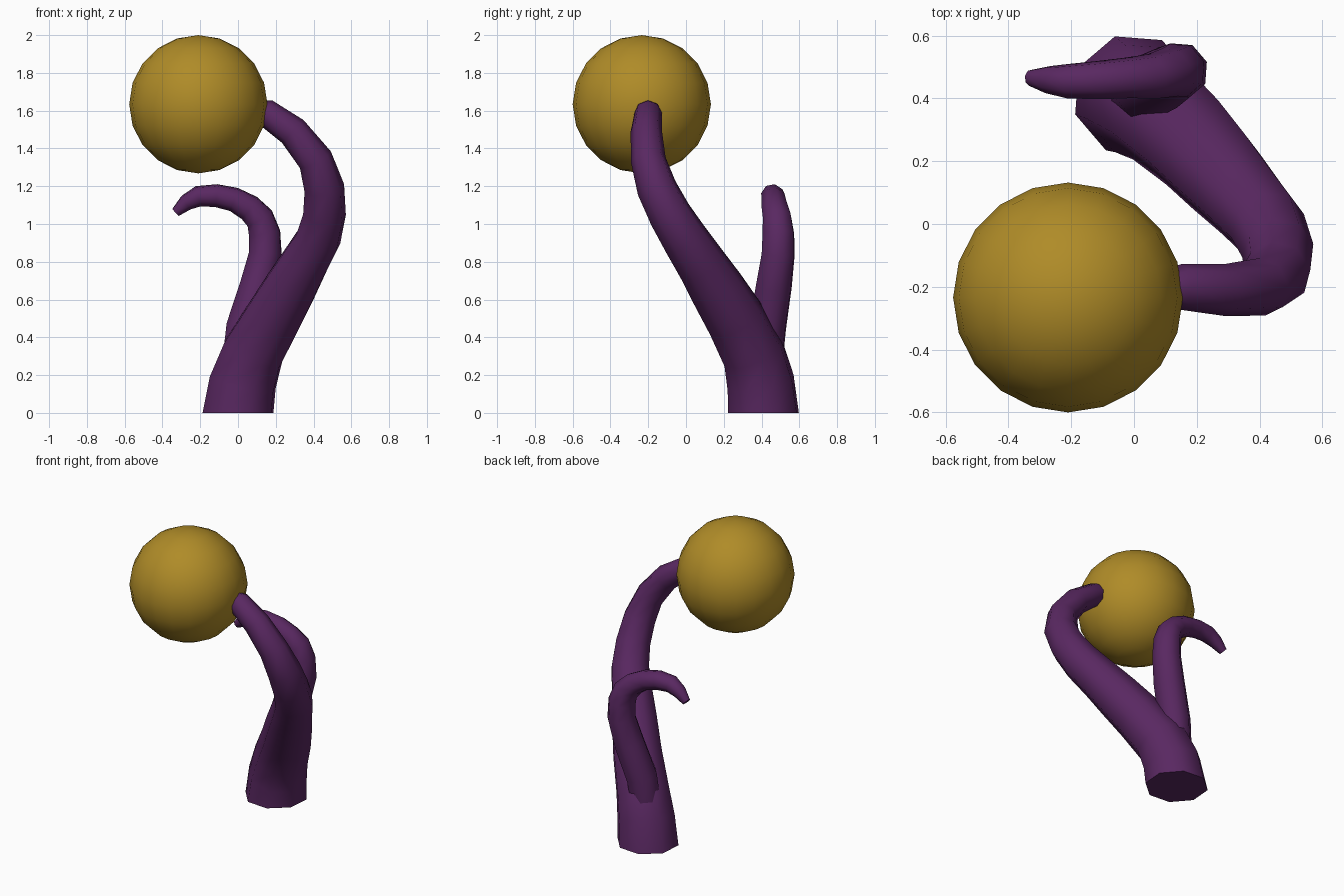
import bpy, bmesh, math
from mathutils import Vector

cube = bpy.data.objects.get("Cube")
if cube:
    bpy.data.objects.remove(cube, do_unlink=True)


def make_material(name, colour):
    mat = bpy.data.materials.new(name)
    mat.use_nodes = True
    mat.diffuse_color = colour
    mat.node_tree.nodes["Principled BSDF"].inputs["Base Color"].default_value = colour
    return mat


def finish(obj, mat):
    obj.data.materials.append(mat)
    bpy.ops.object.select_all(action="DESELECT")
    obj.select_set(True)
    bpy.context.view_layer.objects.active = obj
    bpy.ops.object.shade_smooth_by_angle(angle=math.radians(60))


def tentacle(name, path, mat, sides=8, twist=18):
    """Sweep a tapering polygon along (x, y, z, radius) stations."""
    points = [Vector(p[:3]) for p in path]
    bm = bmesh.new()
    rings = []
    tangent = Vector((0, 0, 1))
    across = Vector((1, 0, 0))
    for i, (point, station) in enumerate(zip(points, path)):
        if i > 0:
            before = (point - points[i - 1]).normalized()
            after = (points[min(i + 1, len(points) - 1)] - point).normalized()
            new_tangent = (before + after).normalized()
            # carry the frame along without adding twist
            across = tangent.rotation_difference(new_tangent) @ across
            tangent = new_tangent
        up = tangent.cross(across)
        ring = []
        for k in range(sides):
            a = math.radians(twist) + math.tau * k / sides
            offset = across * math.cos(a) + up * math.sin(a)
            ring.append(bm.verts.new(point + offset * station[3]))
        rings.append(ring)
    for low, high in zip(rings, rings[1:]):
        for k in range(sides):
            n = (k + 1) % sides
            bm.faces.new((low[k], low[n], high[n], high[k]))
    bm.faces.new(rings[0][::-1])
    bm.faces.new(rings[-1])
    bmesh.ops.recalc_face_normals(bm, faces=bm.faces)
    mesh = bpy.data.meshes.new(name)
    bm.to_mesh(mesh)
    bm.free()
    obj = bpy.data.objects.new(name, mesh)
    bpy.context.collection.objects.link(obj)
    finish(obj, mat)


purple = make_material("dark purple", (0.1, 0.021, 0.12, 1))
gold = make_material("old gold", (0.43, 0.26, 0.021, 1))

# Thick tentacle rising from the ground to the ball
tentacle("main_tentacle", [
    (0, 0.41, 0, 0.197), (0.025, 0.395, 0.16, 0.187), (0.08, 0.355, 0.32, 0.172),
    (0.185, 0.26, 0.5, 0.16), (0.27, 0.168, 0.65, 0.149), (0.35, 0.08, 0.79, 0.134),
    (0.425, -0.005, 0.92, 0.124), (0.458, -0.085, 1.05, 0.115),
    (0.457, -0.155, 1.19, 0.107), (0.41, -0.2, 1.34, 0.093),
    (0.29, -0.21, 1.49, 0.083), (0.15, -0.2, 1.588, 0.073), (0.09, -0.2, 1.61, 0.05),
], purple)

# Thin tentacle branching off the back and curling over
tentacle("branch_tentacle", [
    (0.015, 0.42, 0.3, 0.1), (0.035, 0.432, 0.45, 0.103), (0.105, 0.465, 0.67, 0.1),
    (0.145, 0.488, 0.84, 0.092), (0.141, 0.489, 0.95, 0.088),
    (0.115, 0.483, 1.03, 0.08), (0.06, 0.47, 1.085, 0.073),
    (-0.022, 0.465, 1.13, 0.066), (-0.115, 0.458, 1.15, 0.062),
    (-0.21, 0.455, 1.147, 0.056), (-0.275, 0.46, 1.113, 0.044),
    (-0.33, 0.466, 1.062, 0.026),
], purple)

# Ball held at the tip
bpy.ops.mesh.primitive_uv_sphere_add(segments=20, ring_count=10, radius=0.366,
                                     location=(-0.21, -0.234, 1.634))
ball = bpy.context.object
ball.name = "ball"
finish(ball, gold)
